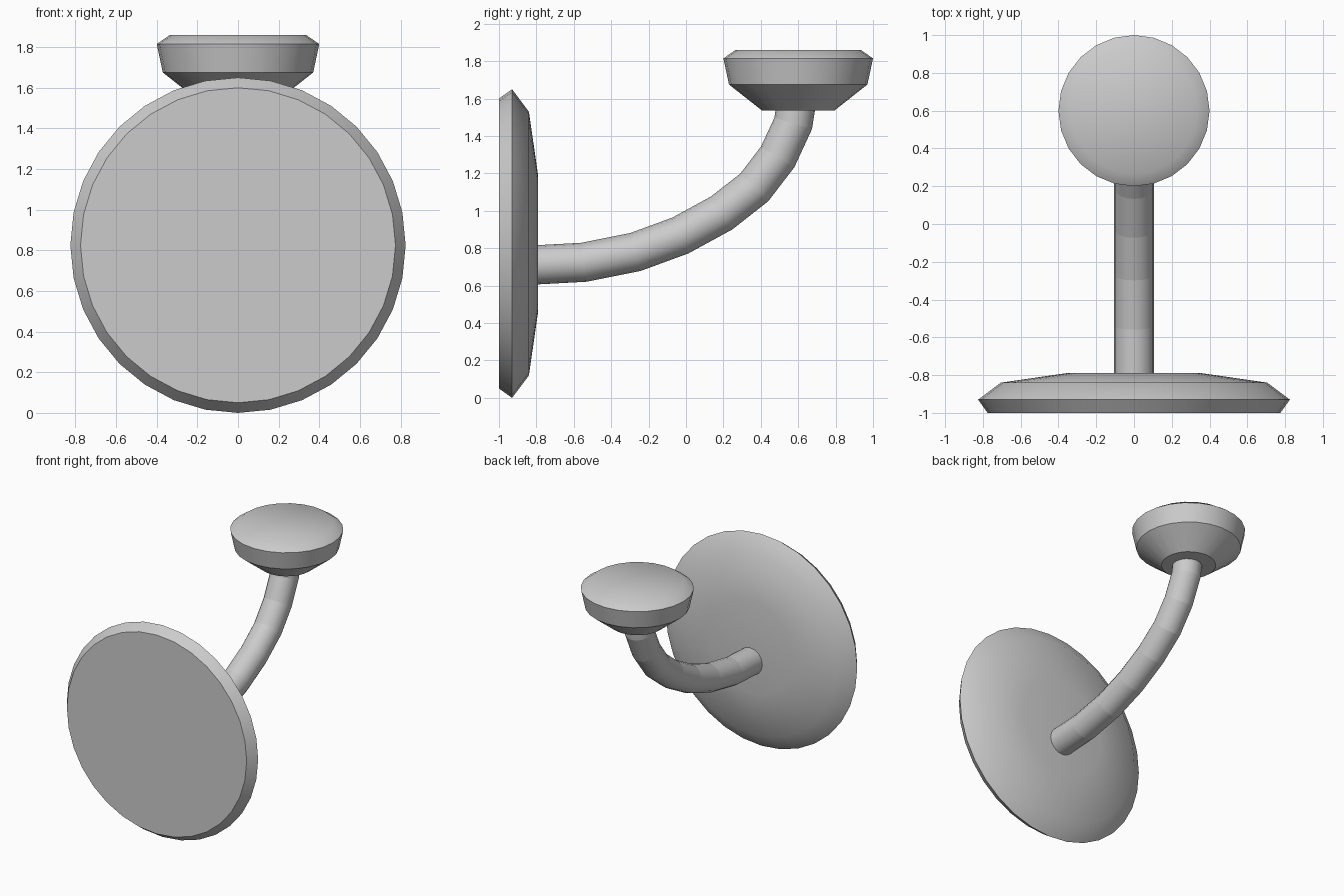
import bpy, bmesh, math
from mathutils import Vector, Matrix

cube = bpy.data.objects.get("Cube")
if cube:
    bpy.data.objects.remove(cube)

# Single metal colour
metal = bpy.data.materials.new("grey metal")
metal.use_nodes = True
grey = (0.6, 0.6, 0.6, 1)
metal.diffuse_color = grey
metal.node_tree.nodes["Principled BSDF"].inputs["Base Color"].default_value = grey


def loft(name, rings, sharp):
    """Skin a list of vertex rings, fan both ends, crease the listed rings."""
    bm = bmesh.new()
    loops = [[bm.verts.new(p) for p in ring] for ring in rings]
    n = len(loops[0])
    for a, b in zip(loops, loops[1:]):
        for i in range(n):
            j = (i + 1) % n
            bm.faces.new((a[i], a[j], b[j], b[i]))
    for loop in (loops[0], loops[-1]):
        centre = bm.verts.new(sum((v.co for v in loop), Vector()) / n)
        for i in range(n):
            bm.faces.new((loop[i], loop[(i + 1) % n], centre))
    bmesh.ops.recalc_face_normals(bm, faces=bm.faces)
    for face in bm.faces:
        face.smooth = True
    for k in sharp:
        for i in range(n):
            bm.edges.get((loops[k][i], loops[k][(i + 1) % n])).smooth = False
    mesh = bpy.data.meshes.new(name)
    bm.to_mesh(mesh)
    bm.free()
    mesh.materials.append(metal)
    obj = bpy.data.objects.new(name, mesh)
    bpy.context.collection.objects.link(obj)
    return obj


def circle(radius, sides, matrix):
    step = math.tau / sides
    return [matrix @ Vector((radius * math.cos(i * step), radius * math.sin(i * step), 0))
            for i in range(sides)]


def lathe(name, profile, sides, matrix, sharp):
    rings = [circle(r, sides, matrix @ Matrix.Translation((0, 0, h))) for r, h in profile]
    return loft(name, rings, sharp)


# Round wall plate, flat at the front and domed behind
facing_back = Matrix.Translation((0, 0, 0.825)) @ Matrix.Rotation(-math.pi / 2, 4, "X")
lathe("wall_plate", [(0.775, -1), (0.825, -0.93), (0.705, -0.84), (0.36, -0.79)],
      32, facing_back, (0, 1))

# Knob with a tapered underside and a softly domed top
lathe("knob", [(0.192, 1.535), (0.37, 1.675), (0.4, 1.815), (0.335, 1.86)],
      24, Matrix.Translation((0, 0.6, 0)), (0, 1, 2))

# Curved arm swept along its centre line
path = [Vector((0, y, z)) for y, z in (
    (-0.82, 0.71), (-0.545, 0.725), (-0.27, 0.78), (-0.03, 0.868), (0.19, 0.988),
    (0.365, 1.125), (0.49, 1.288), (0.573, 1.467), (0.6, 1.64))]
rings = []
for i, point in enumerate(path):
    ahead = (path[min(i + 1, len(path) - 1)] - point).normalized()
    behind = (point - path[max(i - 1, 0)]).normalized()
    tangent = Vector((0, 1, 0)) if i == 0 else (ahead + behind).normalized()
    side = Vector((1, 0, 0))
    frame = Matrix((side, tangent.cross(side), tangent)).transposed().to_4x4()
    rings.append(circle(0.105, 16, Matrix.Translation(point) @ frame))
loft("arm", rings, range(len(rings)))
